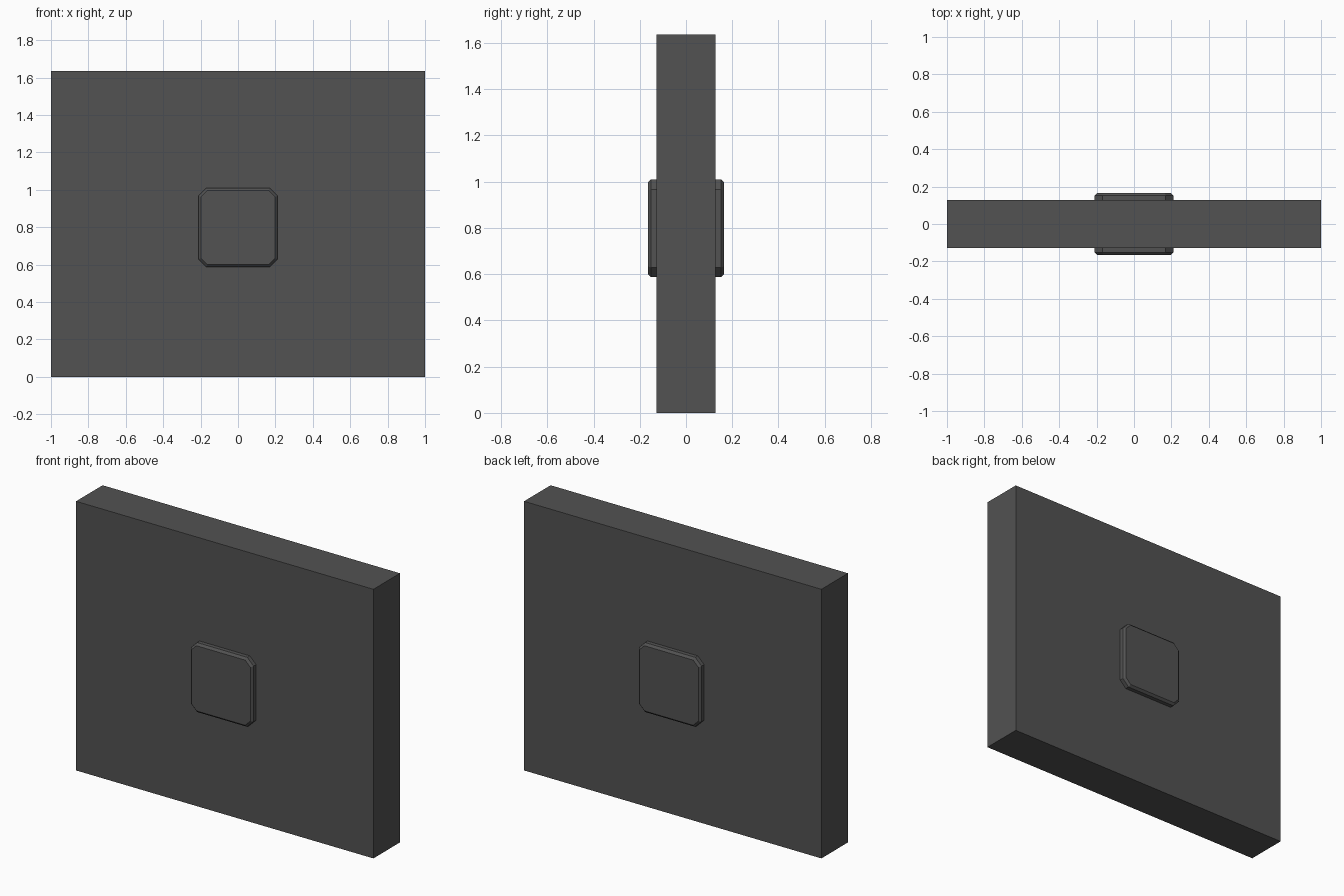
import bpy
import bmesh

cube = bpy.data.objects.get("Cube")
if cube:
    bpy.data.objects.remove(cube, do_unlink=True)

# Single dark grey material
GREY = (0.085, 0.085, 0.085, 1)
grey = bpy.data.materials.new("dark_grey")
grey.use_nodes = True
grey.diffuse_color = GREY
grey.node_tree.nodes["Principled BSDF"].inputs["Base Color"].default_value = GREY


def add_object(name, bm, location):
    bmesh.ops.recalc_face_normals(bm, faces=bm.faces)
    mesh = bpy.data.meshes.new(name)
    bm.to_mesh(mesh)
    bm.free()
    mesh.materials.append(grey)
    obj = bpy.data.objects.new(name, mesh)
    obj.location = location
    bpy.context.collection.objects.link(obj)
    return obj


def box(size):
    bm = bmesh.new()
    bmesh.ops.create_cube(bm, size=1)
    bmesh.ops.scale(bm, vec=size, verts=bm.verts)
    return bm


def octagon(bm, half, cut, y):
    """Square outline with cut corners, in the xz plane."""
    h, c = half, half - cut
    outline = [(c, h), (h, c), (h, -c), (c, -h), (-c, -h), (-h, -c), (-h, c), (-c, h)]
    return [bm.verts.new((x, y, z)) for x, z in outline]


# Main slab
add_object("slab", box((2, 0.255, 1.636)), (0, 0, 0.818))

# Cut-cornered block through the middle, with chamfered front and back rims
HALF, CUT, DEPTH, RIM = 0.211, 0.042, 0.165, 0.013
bm = bmesh.new()
loops = [octagon(bm, HALF - inset, CUT - inset * 0.6, y)
         for y, inset in ((-DEPTH, RIM), (RIM - DEPTH, 0), (DEPTH - RIM, 0), (DEPTH, RIM))]
for a, b in zip(loops, loops[1:]):
    for i in range(len(a)):
        j = (i + 1) % len(a)
        bm.faces.new((a[i], a[j], b[j], b[i]))
bm.faces.new(loops[0])
bm.faces.new(loops[-1])
add_object("centre_block", bm, (0, 0, 0.798))
